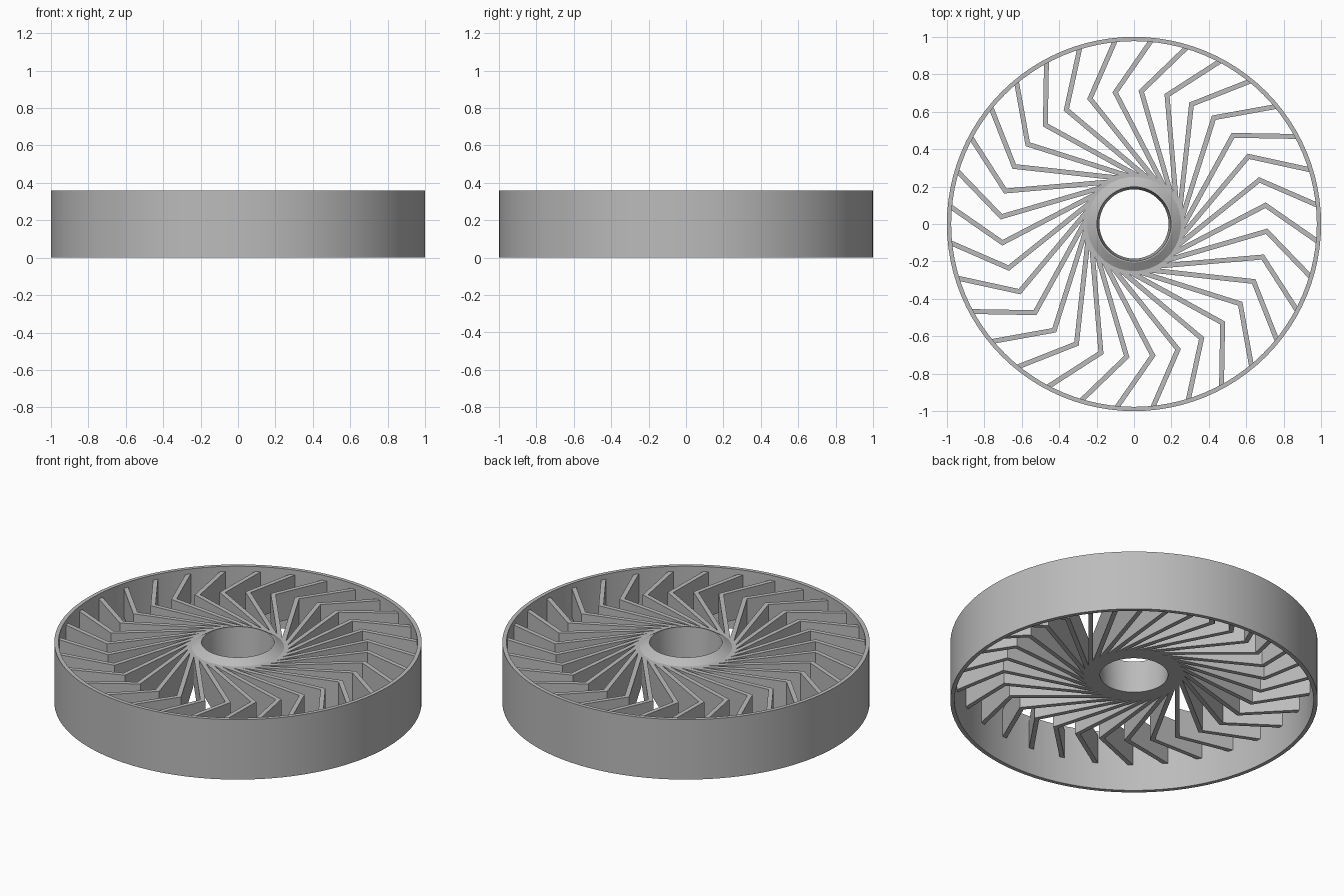
import bpy, bmesh, math
from mathutils import Vector

if "Cube" in bpy.data.objects:
    bpy.data.objects.remove(bpy.data.objects["Cube"])

VANES = 32
VANE_BOTTOM, VANE_TOP = 0.16, 0.33
VANE_THICKNESS = 0.026

grey = bpy.data.materials.new("plain grey")
grey.diffuse_color = (0.5, 0.5, 0.5, 1)
grey.use_nodes = True
grey.node_tree.nodes["Principled BSDF"].inputs["Base Color"].default_value = grey.diffuse_color


def finish(name, bm, smooth=False):
    bmesh.ops.recalc_face_normals(bm, faces=bm.faces)
    mesh = bpy.data.meshes.new(name)
    bm.to_mesh(mesh)
    bm.free()
    mesh.materials.append(grey)
    obj = bpy.data.objects.new(name, mesh)
    bpy.context.collection.objects.link(obj)
    if smooth:
        bpy.ops.object.select_all(action='DESELECT')
        obj.select_set(True)
        bpy.context.view_layer.objects.active = obj
        bpy.ops.object.shade_smooth_by_angle(angle=math.radians(25))
    return obj


def lathe(name, profile, segments):
    """Spin a closed (radius, height) profile around z."""
    bm = bmesh.new()
    rings = []
    for i in range(segments):
        a = 2 * math.pi * i / segments
        rings.append([bm.verts.new((r * math.cos(a), r * math.sin(a), z)) for r, z in profile])
    n = len(profile)
    for i in range(segments):
        p, q = rings[i], rings[(i + 1) % segments]
        for j in range(n):
            k = (j + 1) % n
            bm.faces.new((p[j], q[j], q[k], p[k]))
    return finish(name, bm, True)


def polar(r, degrees):
    a = math.radians(degrees)
    return Vector((r * math.cos(a), r * math.sin(a)))


def bent_outline(a, b, c, width):
    """Mitred strip outline around the bent path a-b-c."""
    n1 = (b - a).normalized().orthogonal()
    n2 = (c - b).normalized().orthogonal()
    mitre = (n1 + n2).normalized()
    h = width / 2
    m = mitre * (h / mitre.dot(n1))
    return [a + n1 * h, b + m, c + n2 * h, a - n1 * h, b - m, c - n2 * h]


# Outer rim and central hub
lathe("outer_rim", [(0.977, 0), (1, 0), (1, 0.36), (0.977, 0.36)], 96)
lathe("hub", [(0.185, 0.16), (0.256, 0.16), (0.256, 0.327), (0.205, 0.36), (0.198, 0.36)], 64)

# Bent vanes running nearly tangentially from the hub out to the rim
bm = bmesh.new()
for i in range(VANES):
    turn = 360 * i / VANES + 8.1
    path = polar(0.238, turn - 62), polar(0.71, turn), polar(0.985, turn - 13.5)
    outline = bent_outline(*path, VANE_THICKNESS)
    lo = [bm.verts.new((p.x, p.y, VANE_BOTTOM)) for p in outline]
    hi = [bm.verts.new((p.x, p.y, VANE_TOP)) for p in outline]
    for s in ((0, 1, 4, 3), (1, 2, 5, 4)):
        bm.faces.new([lo[j] for j in s])
        bm.faces.new([hi[j] for j in s])
    loop = (0, 1, 2, 5, 4, 3)
    for j, k in zip(loop, loop[1:] + loop[:1]):
        bm.faces.new((lo[j], lo[k], hi[k], hi[j]))
finish("vanes", bm)
